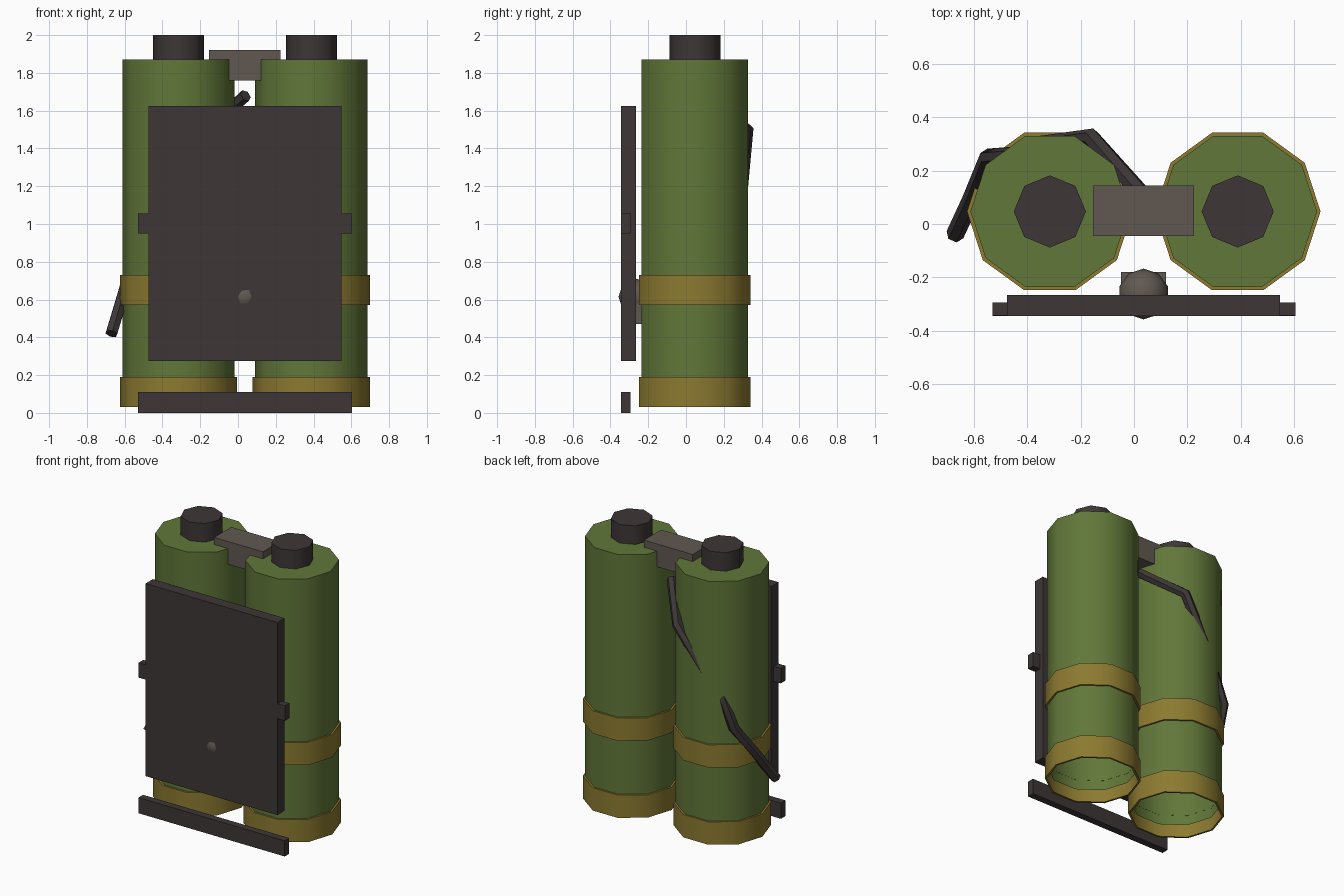
import bpy, bmesh, math
from mathutils import Vector

if "Cube" in bpy.data.objects:
    bpy.data.objects.remove(bpy.data.objects["Cube"])


def material(name, rgb):
    m = bpy.data.materials.new(name)
    m.diffuse_color = (*rgb, 1)
    m.use_nodes = True
    m.node_tree.nodes["Principled BSDF"].inputs["Base Color"].default_value = m.diffuse_color
    return m


GREEN = material("olive green", (0.120, 0.185, 0.041))
BRASS = material("dull brass", (0.262, 0.195, 0.030))
DARK = material("dark rubber", (0.047, 0.037, 0.038))
GREY = material("warm grey", (0.120, 0.098, 0.083))


def finish(name, bm, mat, smooth=True):
    bmesh.ops.recalc_face_normals(bm, faces=bm.faces)
    me = bpy.data.meshes.new(name)
    bm.to_mesh(me)
    bm.free()
    me.materials.append(mat)
    if smooth:
        me.shade_smooth()
        me.set_sharp_from_angle(angle=math.radians(50))
    ob = bpy.data.objects.new(name, me)
    bpy.context.collection.objects.link(ob)
    return ob


def box(name, x, y, z, mat):
    bm = bmesh.new()
    bmesh.ops.create_cube(bm, size=1)
    for v in bm.verts:
        v.co = [(a + b) / 2 + c * (b - a) for c, (a, b) in zip(v.co, (x, y, z))]
    return finish(name, bm, mat, False)


def loft(name, rings, mat, cap_start=False, cap_end=False):
    """Skin a list of point rings."""
    bm = bmesh.new()
    vr = [[bm.verts.new(p) for p in r] for r in rings]
    n = len(vr[0])
    for a, b in zip(vr, vr[1:]):
        for i in range(n):
            j = (i + 1) % n
            bm.faces.new((a[i], a[j], b[j], b[i]))
    if cap_start:
        bm.faces.new(vr[0][::-1])
    if cap_end:
        bm.faces.new(vr[-1])
    return finish(name, bm, mat)


def prism_rings(cx, cy, profile, n):
    t = [2 * math.pi * i / n for i in range(n)]
    return [[(cx + r * math.cos(a), cy + r * math.sin(a), z) for a in t]
            for r, z in profile]


# twin tanks: open-bottomed shells with caps and brass bands
for side, cx in (("left", -0.315), ("right", 0.388)):
    cy = 0.047
    loft(side + "_tank", prism_rings(cx, cy, [(0.297, 0.12), (0.297, 1.87)], 10),
         GREEN, cap_end=True)
    loft(side + "_tank_cap", prism_rings(cx, cy, [(0.135, 1.86), (0.135, 2.0)], 8),
         DARK, cap_end=True)
    for part, z0, z1 in (("lower", 0.03, 0.19), ("upper", 0.57, 0.73)):
        loft(f"{side}_{part}_band",
             prism_rings(cx, cy, [(0.296, z0), (0.31, z0), (0.31, z1), (0.296, z1)], 10),
             BRASS)

# manifold joining the tanks
box("manifold", (-0.153, 0.225), (-0.045, 0.145), (1.76, 1.92), GREY)

# back plate with crossbars
box("back_plate", (-0.475, 0.547), (-0.345, -0.265), (0.275, 1.625), DARK)
box("middle_bar", (-0.53, 0.604), (-0.343, -0.293), (0.95, 1.055), DARK)
box("bottom_bar", (-0.53, 0.604), (-0.345, -0.295), (0.0, 0.11), DARK)

# valve behind the plate
box("valve_block", (-0.048, 0.12), (-0.27, -0.18), (0.47, 0.58), GREY)
bm = bmesh.new()
bmesh.ops.create_icosphere(bm, subdivisions=2, radius=0.095)
bmesh.ops.translate(bm, verts=bm.verts, vec=(0.036, -0.262, 0.615))
finish("valve_knob", bm, GREY)

# hose from between the tanks, around the back of the left one
path = [Vector(p) for p in ((0.04, 0.10, 1.68), (-0.16, 0.325, 1.50),
                            (-0.36, 0.295, 1.20), (-0.46, 0.255, 1.05),
                            (-0.545, 0.25, 0.85), (-0.61, 0.09, 0.62),
                            (-0.67, -0.04, 0.42))]
rings = []
for i, p in enumerate(path):
    d = (path[min(i + 1, len(path) - 1)] - path[max(i - 1, 0)]).normalized()
    u = d.cross(Vector((0.5, -0.8, 0))).normalized()
    w = d.cross(u)
    rings.append([p + 0.034 * (math.cos(k * math.pi / 3) * u + math.sin(k * math.pi / 3) * w)
                  for k in range(6)])
loft("hose", rings, DARK, True, True)
